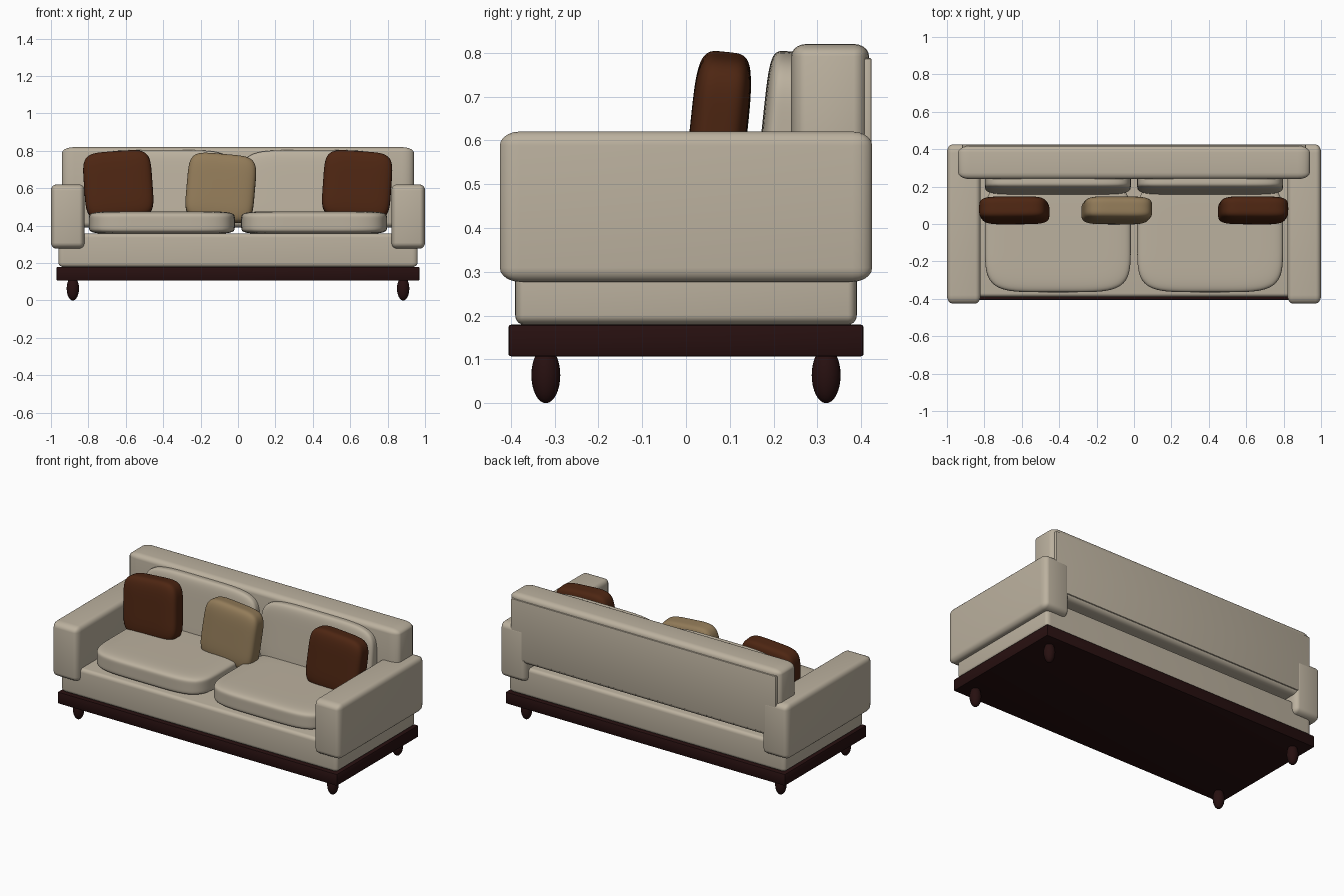
import bpy, bmesh, math
from mathutils import Vector, Matrix

if "Cube" in bpy.data.objects:
    bpy.data.objects.remove(bpy.data.objects["Cube"])


def material(name, rgb):
    m = bpy.data.materials.new(name)
    m.diffuse_color = (*rgb, 1)
    m.use_nodes = True
    m.node_tree.nodes["Principled BSDF"].inputs["Base Color"].default_value = m.diffuse_color
    return m


CREAM = material("cream fabric", (0.50, 0.44, 0.345))
BROWN = material("brown fabric", (0.075, 0.019, 0.006))
TAN = material("tan fabric", (0.29, 0.20, 0.10))
WOOD = material("dark wood", (0.020, 0.005, 0.005))


def finish(bm, name, mat, angle=40):
    bmesh.ops.recalc_face_normals(bm, faces=bm.faces)
    me = bpy.data.meshes.new(name)
    bm.to_mesh(me)
    bm.free()
    ob = bpy.data.objects.new(name, me)
    bpy.context.collection.objects.link(ob)
    me.materials.append(mat)
    bpy.ops.object.select_all(action='DESELECT')
    ob.select_set(True)
    bpy.context.view_layer.objects.active = ob
    bpy.ops.object.shade_smooth_by_angle(angle=math.radians(angle))
    return ob


def rounded_box(name, lo, hi, radii, mat, segments=5):
    """Box from lo to hi whose edges are rounded by a radius per axis."""
    lo, hi, r = Vector(lo), Vector(hi), Vector(radii)
    bm = bmesh.new()
    bmesh.ops.create_cube(bm, size=1)
    for v in bm.verts:
        v.co = Vector([v.co[i] * (hi - lo)[i] / r[i] for i in range(3)])
    bmesh.ops.bevel(bm, geom=bm.edges[:], offset=1, segments=segments,
                    profile=0.5, affect='EDGES')
    for v in bm.verts:
        v.co = (lo + hi) / 2 + Vector([v.co[i] * r[i] for i in range(3)])
    return finish(bm, name, mat)


def cushion(name, centre, half, mat, a=5, b=5, rot=None):
    """Superellipsoid: outline exponent a in local xy, edge exponent b in z."""
    bm = bmesh.new()
    bmesh.ops.create_cube(bm, size=2)
    bmesh.ops.subdivide_edges(bm, edges=bm.edges[:], cuts=23, use_grid_fill=True)
    m = Matrix.Translation(centre) @ (rot or Matrix())
    for v in bm.verts:
        x, y, z = (abs(c) for c in v.co)
        k = ((x**a + y**a) ** (b / a) + z**b) ** (-1 / b)
        v.co = m @ Vector([v.co[i] * k * half[i] for i in range(3)])
    return finish(bm, name, mat, 60)


def upright(lean, roll):
    """Stand a cushion up, lean it back and roll it in the front plane."""
    return (Matrix.Rotation(math.radians(90 - lean), 4, 'X')
            @ Matrix.Rotation(math.radians(roll), 4, 'Z'))


# Frame
rounded_box("plinth", (-0.97, -0.405, 0.107), (0.97, 0.405, 0.179),
            (0.006, 0.006, 0.004), WOOD, 2)
rounded_box("seat_base", (-0.96, -0.39, 0.179), (0.96, 0.39, 0.358),
            (0.03, 0.02, 0.022), CREAM)
rounded_box("backrest", (-0.94, 0.24, 0.39), (0.94, 0.418, 0.82),
            (0.065, 0.035, 0.028), CREAM)
rounded_box("back_panel", (-0.92, 0.40, 0.415), (0.92, 0.424, 0.788),
            (0.006, 0.004, 0.006), CREAM, 2)

# Arms, seat cushions, back cushions and legs on both sides
for s, side in ((-1, "left"), (1, "right")):
    rounded_box("arm_" + side, (s * 0.91 - 0.09, -0.425, 0.277),
                (s * 0.91 + 0.09, 0.425, 0.62), (0.028, 0.045, 0.032), CREAM)
    cushion("seat_cushion_" + side, (s * 0.407, -0.065, 0.416),
            (0.39, 0.30, 0.061), CREAM, 5, 7)
    cushion("back_cushion_" + side, (s * 0.407, 0.225, 0.595),
            (0.39, 0.208, 0.055), CREAM, 5, 6, upright(6, 0))
    for y, end in ((-0.32, "front"), (0.32, "back")):
        bm = bmesh.new()
        bmesh.ops.create_uvsphere(bm, u_segments=24, v_segments=16, radius=1)
        for v in bm.verts:
            v.co = Vector((s * 0.883 + v.co.x * 0.033, y + v.co.y * 0.033,
                           0.064 + v.co.z * 0.064))
        finish(bm, "leg_%s_%s" % (end, side), WOOD)

# Throw pillows
for name, x, z, roll, mat in (("pillow_left", -0.64, 0.617, 4, BROWN),
                              ("pillow_middle", -0.092, 0.602, -5, TAN),
                              ("pillow_right", 0.637, 0.617, -4, BROWN)):
    cushion(name, (x, 0.073, z), (0.183, 0.181, 0.065), mat, 5, 4.5,
            upright(6, roll))
